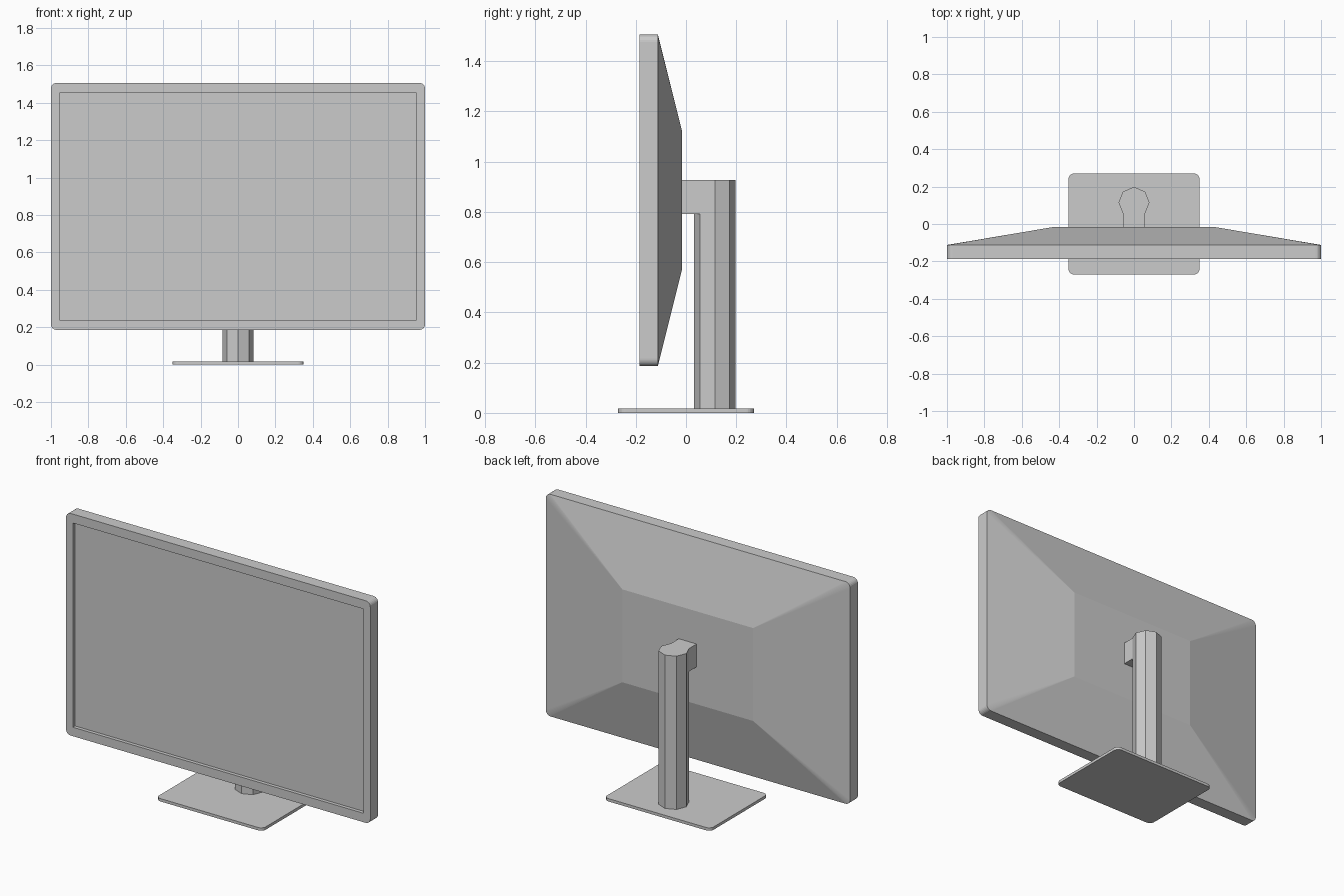
import bpy
import bmesh
import math

cube = bpy.data.objects.get("Cube")
if cube:
    bpy.data.objects.remove(cube, do_unlink=True)

grey = bpy.data.materials.new("plain grey")
grey.use_nodes = True
COLOUR = (0.6, 0.6, 0.6, 1.0)
grey.diffuse_color = COLOUR
grey.node_tree.nodes["Principled BSDF"].inputs["Base Color"].default_value = COLOUR


def rounded_rect(half_w, half_h, radius, steps=6):
    """Outline of a rectangle; a zero radius stacks the corner points."""
    points = []
    for i, (sx, sy) in enumerate([(1, 1), (-1, 1), (-1, -1), (1, -1)]):
        for k in range(steps + 1):
            a = math.pi / 2 * (i + k / steps)
            points.append((sx * (half_w - radius) + radius * math.cos(a),
                           sy * (half_h - radius) + radius * math.sin(a)))
    return points


def loft(name, rings):
    """Skin a stack of rings of 3D points and cap both ends."""
    bm = bmesh.new()
    loops = [[bm.verts.new(p) for p in ring] for ring in rings]
    n = len(loops[0])
    for low, high in zip(loops, loops[1:]):
        for i in range(n):
            j = (i + 1) % n
            bm.faces.new((low[i], low[j], high[j], high[i]))
    bm.faces.new(loops[0][::-1])
    bm.faces.new(loops[-1])
    bmesh.ops.remove_doubles(bm, verts=bm.verts[:], dist=0.0001)
    bmesh.ops.recalc_face_normals(bm, faces=bm.faces[:])
    mesh = bpy.data.meshes.new(name)
    bm.to_mesh(mesh)
    bm.free()
    mesh.materials.append(grey)
    obj = bpy.data.objects.new(name, mesh)
    bpy.context.collection.objects.link(obj)
    return obj


def prism(name, outline, bottom, top):
    return loft(name, [[(x, y, z) for x, y in outline] for z in (bottom, top)])


# Panel: recessed screen, bezel, rim and tapered back
MID = 0.846
sections = [
    (-0.165, 0.955, 0.607, 0.0),    # screen surface
    (-0.186, 0.955, 0.607, 0.0),    # bezel inner edge
    (-0.186, 1.0, 0.66, 0.03),      # bezel outer edge
    (-0.112, 1.0, 0.66, 0.03),      # rim back edge
    (-0.016, 0.43, 0.276, 0.0),     # flat back plate
]
loft("display_panel", [[(u, y, MID + v) for u, v in rounded_rect(w, h, r)]
                       for y, w, h, r in sections])

# Octagonal stand column
R, CY, TOP = 0.083, 0.115, 0.928
octagon = [(R * math.sin(i * math.pi / 4), CY + R * math.cos(i * math.pi / 4))
           for i in range(8)]
prism("stand_column", octagon, 0.017, TOP)

# Arm from the column to the back plate, fitted to the column's front faces
side = R * math.sin(math.pi / 4)
arm = [(-side, -0.016), (side, -0.016), (side, CY - side),
       (0, CY - R), (-side, CY - side)]
prism("mounting_arm", arm, 0.792, TOP)

# Flat foot
prism("foot_plate", rounded_rect(0.35, 0.27, 0.03), 0.0, 0.017)
